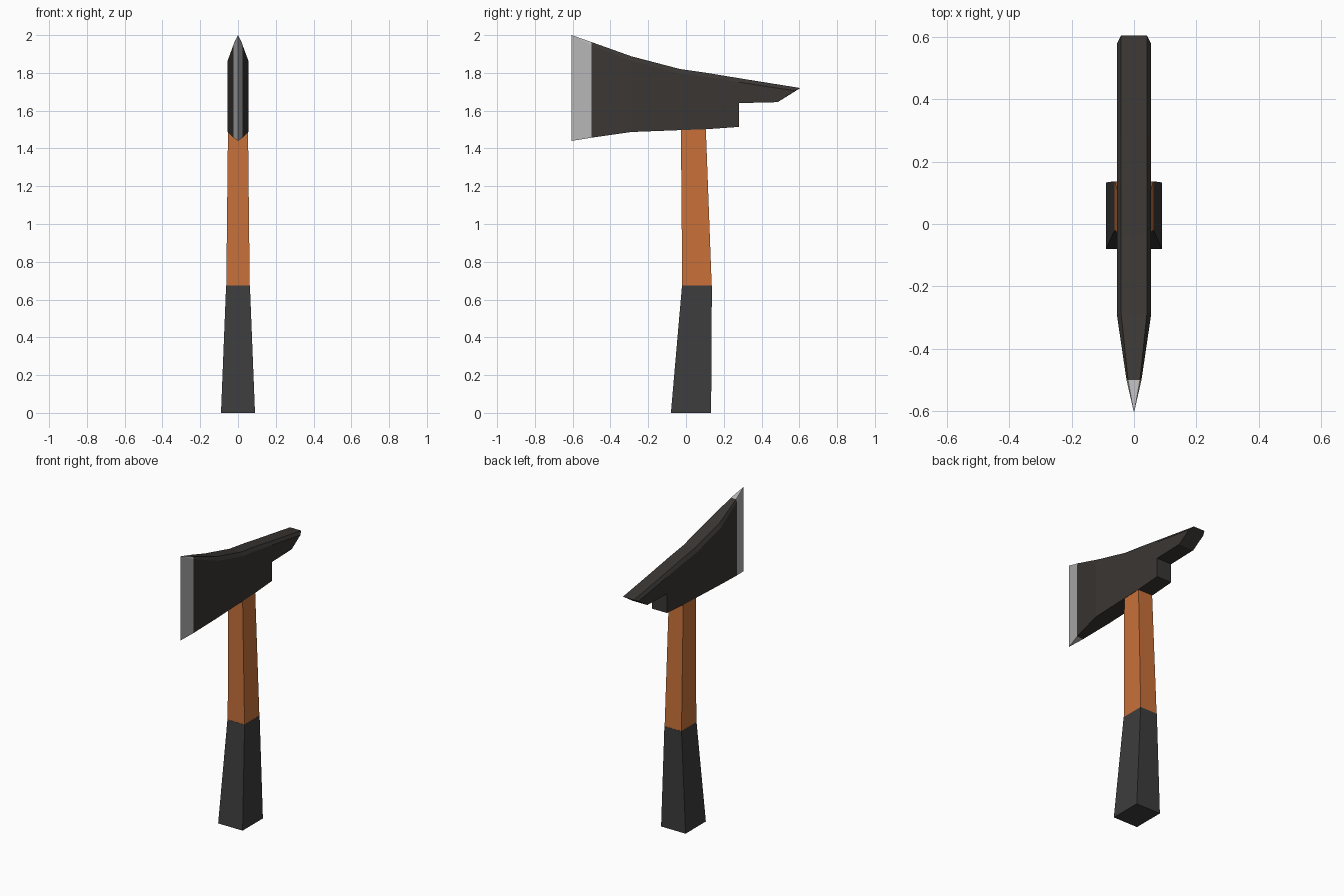
import bpy, bmesh

if "Cube" in bpy.data.objects:
    bpy.data.objects.remove(bpy.data.objects["Cube"])


def material(name, rgb):
    m = bpy.data.materials.new(name)
    m.diffuse_color = (*rgb, 1)
    m.use_nodes = True
    m.node_tree.nodes["Principled BSDF"].inputs["Base Color"].default_value = m.diffuse_color
    return m


def make_object(name, bm, mats):
    bmesh.ops.remove_doubles(bm, verts=bm.verts, dist=1e-5)
    bmesh.ops.recalc_face_normals(bm, faces=bm.faces)
    me = bpy.data.meshes.new(name)
    bm.to_mesh(me)
    bm.free()
    for m in mats:
        me.materials.append(m)
    ob = bpy.data.objects.new(name, me)
    bpy.context.collection.objects.link(ob)
    return ob


def bridge(bm, a, b, mat=0):
    n = len(a)
    for i in range(n):
        j = (i + 1) % n
        bm.faces.new((a[i], a[j], b[j], b[i])).material_index = mat


def tapered_box(name, levels, mat):
    # levels: (z, half width, y front, y back)
    bm = bmesh.new()
    rings = [[bm.verts.new(p) for p in ((-w, y0, z), (w, y0, z), (w, y1, z), (-w, y1, z))]
             for z, w, y0, y1 in levels]
    for a, b in zip(rings, rings[1:]):
        bridge(bm, a, b)
    bm.faces.new(rings[0])
    bm.faces.new(rings[-1])
    return make_object(name, bm, [mat])


black = material("black_metal", (0.042, 0.037, 0.034))
steel = material("steel_edge", (0.46, 0.46, 0.46))
wood = material("orange_wood", (0.58, 0.165, 0.042))
rubber = material("dark_grip", (0.046, 0.046, 0.046))

# Handle: flared grip below, wooden shaft above
tapered_box("grip", [(0, 0.09, -0.08, 0.133), (0.675, 0.063, -0.021, 0.137)], rubber)
tapered_box("wooden_shaft", [(0.675, 0.062, -0.02, 0.136), (1.505, 0.053, -0.027, 0.105)], wood)

# Axe head: (y, bottom z, top z, half width, half width of top face, chamfer drop)
stations = [
    (-0.605, 1.44, 2.00, 0, 0, 0),
    (-0.50, 1.457, 1.963, 0.024, 0.019, 0.015),
    (-0.29, 1.487, 1.888, 0.055, 0.041, 0.024),
    (-0.03, 1.497, 1.82, 0.055, 0.041, 0.024),
    (0.11, 1.502, 1.80, 0.055, 0.041, 0.022),
    (0.28, 1.514, 1.772, 0.055, 0.041, 0.021),
]
MID = 1.64
bm = bmesh.new()
rings = []
for y, bot, top, w, t, c in stations:
    pts = [(-w, bot), (w, bot), (w, MID), (w, top - c),
           (t, top), (-t, top), (-w, top - c), (-w, MID)]
    rings.append([bm.verts.new((x, y, z)) for x, z in pts])
for i, (a, b) in enumerate(zip(rings, rings[1:])):
    bridge(bm, a, b, 1 if i == 0 else 0)

# Step under the back of the head
last = rings[-1]
bm.faces.new((last[0], last[1], last[2], last[7]))

# Rear spike with slanted end
end = [bm.verts.new(p) for p in (
    (0.055, 0.485, 1.645), (0.055, 0.577, 1.705), (0.041, 0.605, 1.72),
    (-0.041, 0.605, 1.72), (-0.055, 0.577, 1.705), (-0.055, 0.485, 1.645))]
bridge(bm, last[2:], end)
bm.faces.new(end)

# Collapse the cutting edge into a single sharp line
bmesh.ops.remove_doubles(bm, verts=bm.verts, dist=1e-5)
bmesh.ops.dissolve_degenerate(bm, dist=1e-5, edges=bm.edges)
make_object("axe_head", bm, [black, steel])
